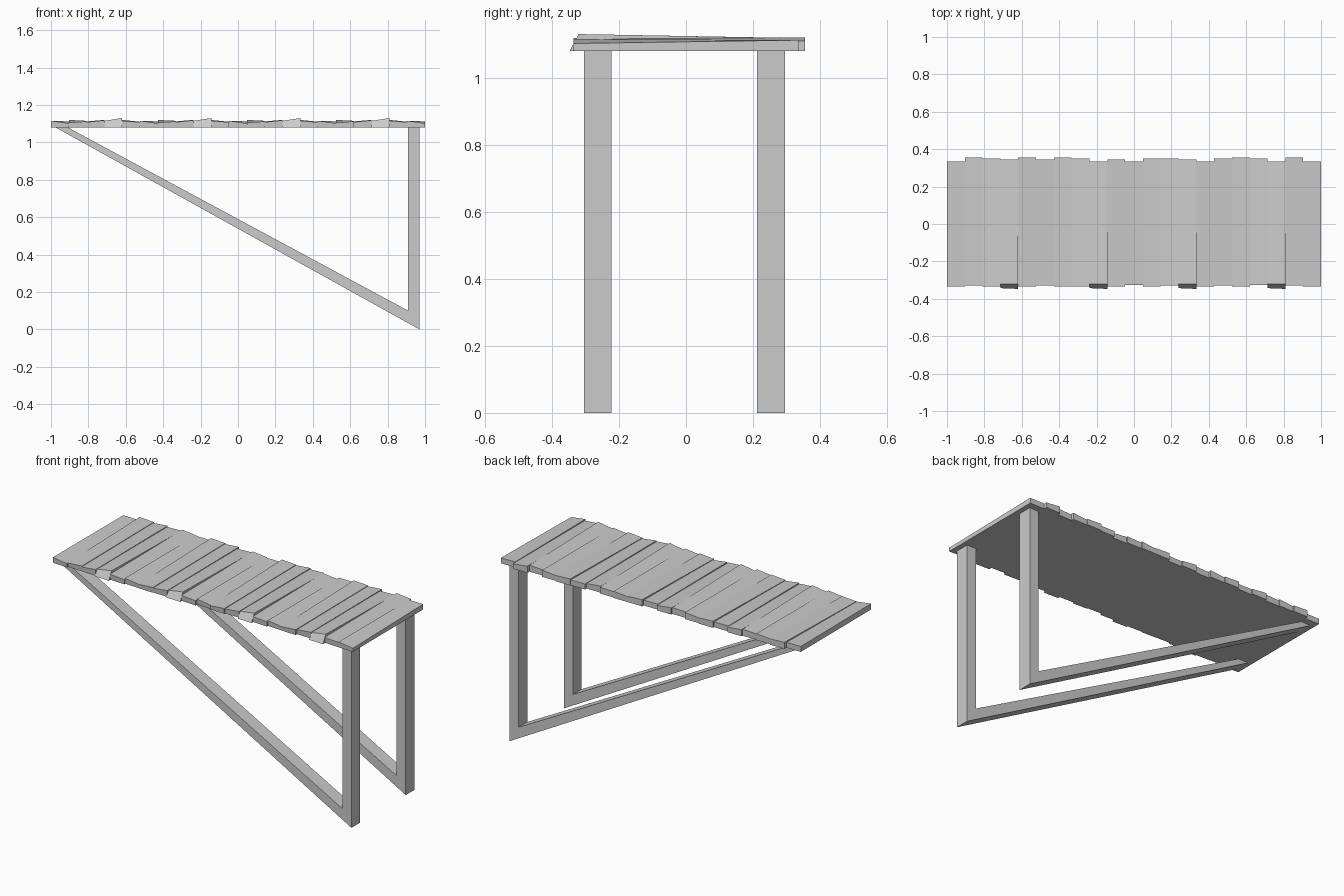
import bpy, bmesh

if "Cube" in bpy.data.objects:
    bpy.data.objects.remove(bpy.data.objects["Cube"])

def make(name, verts, faces):
    me = bpy.data.meshes.new(name)
    me.from_pydata(verts, [], faces)
    bm = bmesh.new()
    bm.from_mesh(me)
    bmesh.ops.recalc_face_normals(bm, faces=bm.faces)
    bm.to_mesh(me)
    bm.free()
    ob = bpy.data.objects.new(name, me)
    bpy.context.collection.objects.link(ob)
    return ob

# triangular brackets: a mitred ring profile in xz, extruded along y
OUTER = [(0.97, 0.0), (0.97, 1.10), (-0.985, 1.085)]
INNER = [(0.91, 0.10), (0.91, 1.08), (-0.91, 1.08)]

def bracket(name, y0, y1):
    verts = [(x, y, z) for y in (y0, y1) for loop in (OUTER, INNER) for x, z in loop]
    faces = []
    for i in range(3):
        j = (i + 1) % 3
        faces += [(i, j, j + 3, i + 3), (i + 6, j + 6, j + 9, i + 9),
                  (i, j, j + 6, i + 6), (i + 3, j + 3, j + 9, i + 9)]
    make(name, verts, faces)

bracket("front_bracket", -0.305, -0.222)
bracket("back_bracket", 0.212, 0.295)

# warped planks: top corner heights (front-left, front-right, back-right, back-left)
TOPS = [(1.115, 1.102, 1.112, 1.113), (1.105, 1.112, 1.115, 1.12),
        (1.108, 1.118, 1.12, 1.112), (1.115, 1.13, 1.118, 1.115),
        (1.115, 1.108, 1.11, 1.12)]
BACK = [.335, .355, .35, .345, .355, .345, .355, .35, .335, .345, .335,
        .35, .35, .345, .335, .35, .355, .35, .335, .355, .335]
FRONT = [.335, .33, .335, .325, .335, .33, .335]
N, BOTTOM = 21, 1.08
W = 2 / N
for i in range(N):
    x0, x1 = -1 + i * W, -1 + (i + 1) * W
    yf, yb = -FRONT[i % 7], BACK[i]
    ys = yf
    if i % 5 == 3:               # every fifth plank has a slanted front end
        yf, ys = -0.32, -0.347
    t = TOPS[i % 5]
    verts = [(x0, ys + 0.004, BOTTOM), (x1, ys, BOTTOM), (x1, yb, BOTTOM), (x0, yb, BOTTOM),
             (x0, yf, t[0]), (x1, yf, t[1]), (x1, yb, t[2]), (x0, yb, t[3])]
    make(f"plank_{i + 1:02d}", verts,
         [(0, 3, 2, 1), (4, 5, 6, 7), (0, 1, 5, 4), (1, 2, 6, 5), (2, 3, 7, 6), (3, 0, 4, 7)])
